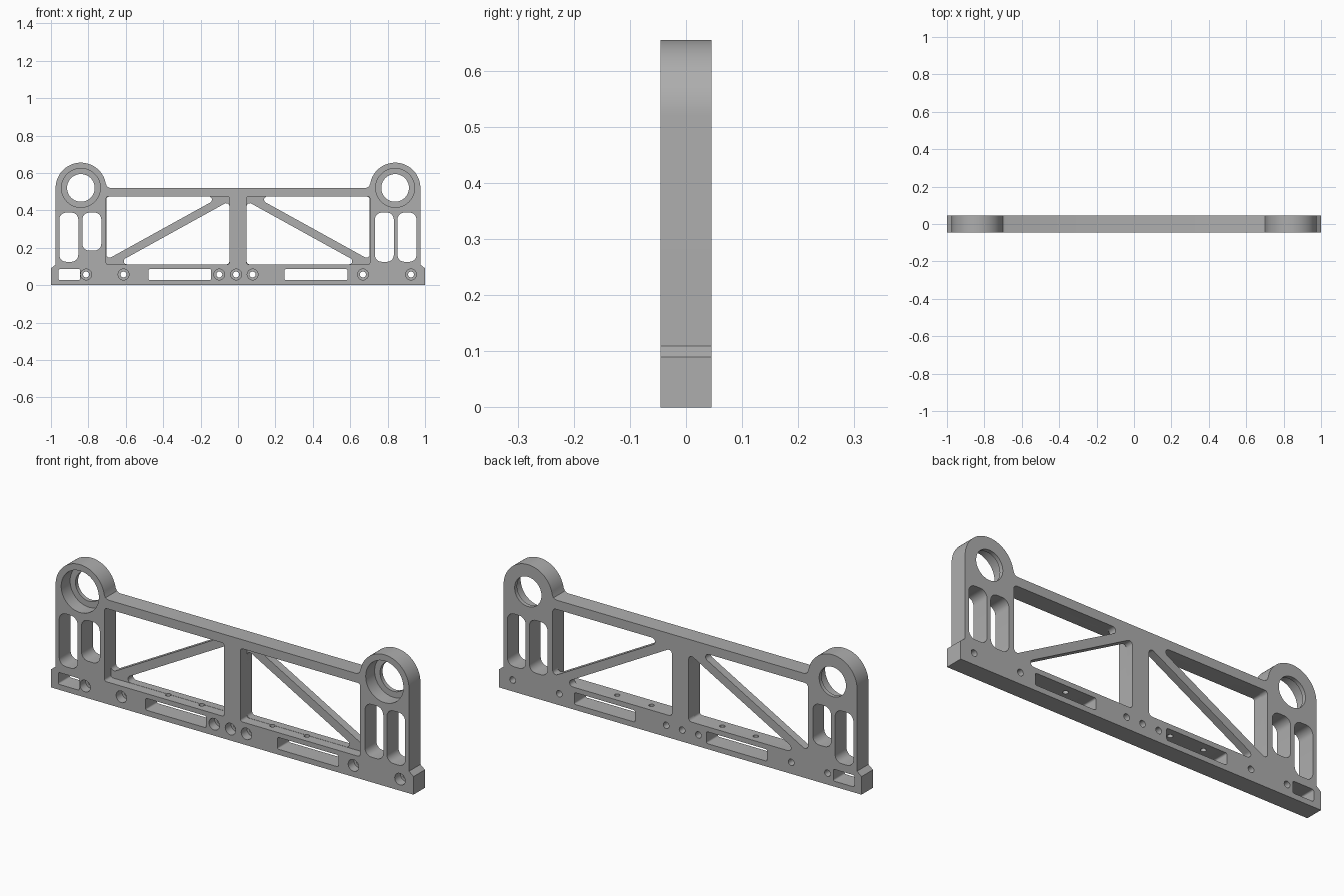
import bpy, bmesh
from math import cos, sin, tan, pi, radians
from mathutils import Vector

cube = bpy.data.objects.get("Cube")
if cube:
    bpy.data.objects.remove(cube)

HALF = 0.045          # half of the plate depth
OUT = 0.06            # cutters reach past the faces
HOLE_Z = 0.057
RING_X, RING_Z, RING_R = 0.84, 0.52, 0.135

metal = bpy.data.materials.new("grey metal")
metal.use_nodes = True
GREY = (0.42, 0.42, 0.42, 1)
metal.diffuse_color = GREY
metal.node_tree.nodes["Principled BSDF"].inputs["Base Color"].default_value = GREY


def prism(bm, pts, y0, y1):
    """Extrude an x-z outline from y0 to y1."""
    a = [bm.verts.new((x, y0, z)) for x, z in pts]
    b = [bm.verts.new((x, y1, z)) for x, z in pts]
    bm.faces.new(a)
    bm.faces.new(b[::-1])
    n = len(pts)
    for i in range(n):
        j = (i + 1) % n
        bm.faces.new((a[i], b[i], b[j], a[j]))


def rounded(pts, r, steps=6):
    """Round every corner of a convex outline."""
    result = []
    n = len(pts)
    for i in range(n):
        p = Vector(pts[i])
        u = (Vector(pts[i - 1]) - p).normalized()
        v = (Vector(pts[(i + 1) % n]) - p).normalized()
        half = u.angle(v) / 2
        centre = p + (u + v).normalized() * r / sin(half)
        start = p + u * r / tan(half) - centre
        end = p + v * r / tan(half) - centre
        sweep = pi - 2 * half
        for k in range(steps + 1):
            t = k / steps
            q = (start * sin((1 - t) * sweep) + end * sin(t * sweep)) / sin(sweep)
            result.append(tuple(centre + q))
    return result


def box(x0, x1, z0, z1, r):
    return rounded([(x0, z0), (x1, z0), (x1, z1), (x0, z1)], r)


def bore(bm, x, z, r_front, r_back, step_y, sides):
    """Stepped round hole, wide at the front."""
    rings = []
    for r, y in ((r_front, -OUT), (r_front, step_y), (r_back, step_y), (r_back, OUT)):
        rings.append([bm.verts.new((x + r * cos(2 * pi * k / sides), y,
                                    z + r * sin(2 * pi * k / sides))) for k in range(sides)])
    for a, b in zip(rings, rings[1:]):
        for k in range(sides):
            j = (k + 1) % sides
            bm.faces.new((a[k], b[k], b[j], a[j]))
    bm.faces.new(rings[0])
    bm.faces.new(rings[-1][::-1])


def make(name, bm):
    bmesh.ops.recalc_face_normals(bm, faces=bm.faces)
    mesh = bpy.data.meshes.new(name)
    bm.to_mesh(mesh)
    bm.free()
    mesh.materials.append(metal)
    ob = bpy.data.objects.new(name, mesh)
    bpy.context.collection.objects.link(ob)
    return ob


# Plate outline: stepped foot, ring-shaped shoulder, top rail
side = [(1, 0), (1, 0.09), (0.975, 0.11)]
for k in range(35):
    a = radians(5 * k)
    side.append((RING_X + RING_R * cos(a), RING_Z + RING_R * sin(a)))
side += [(0.7, 0.527), (0.685, RING_Z)]
bm = bmesh.new()
prism(bm, side + [(-x, z) for x, z in reversed(side)], -HALF, HALF)
frame = make("truss_frame", bm)

# Front pockets leave thin diagonal braces flush with the back
pockets = bmesh.new()
through = bmesh.new()
X0, X1, Z0, Z1 = 0.045, 0.705, 0.11, 0.475
E, W = 0.001, 0.025
slope = (Z1 - Z0) / (X1 - X0)
for s in (-1, 1):
    prism(pockets, [(s * x, z) for x, z in box(X0, X1, Z0, Z1, 0.012)], -OUT, 0.005)
    upper = [(X1 - E, Z1 - E), (X1 - E, Z0 + W), (X0 + W / slope, Z1 - E)]
    lower = [(X0 + E, Z0 + E), (X1 - W / slope, Z0 + E), (X0 + E, Z1 - W)]
    for tri in (upper, lower):
        prism(through, [(s * x, z) for x, z in rounded(tri, 0.017)], -OUT, OUT)

# Tall slots in the uprights
for x0, z0 in ((-0.955, 0.125), (-0.832, 0.185), (0.732, 0.125), (0.853, 0.125)):
    prism(through, box(x0, x0 + 0.101, z0, 0.388, 0.036), -OUT, OUT)

# Long slots in the foot
for x0, x1 in ((-0.96, -0.844), (-0.478, -0.144), (0.249, 0.585)):
    prism(through, box(x0, x1, 0.027, 0.086, 0.008), -OUT, OUT)

# Bearing seats and counterbored bolt holes
for s in (-1, 1):
    bore(through, s * RING_X, RING_Z, 0.104, 0.074, 0.025, 64)
for x in (-0.812, -0.612, -0.1, -0.01, 0.078, 0.668, 0.925):
    bore(through, x, HOLE_Z, 0.029, 0.016, 0.0, 24)

# Small vertical holes in the top of the foot
pins = bmesh.new()
for x in (-0.385, -0.2, 0.19, 0.38):
    ring = bmesh.ops.create_cone(pins, cap_ends=True, segments=16, radius1=0.013,
                                 radius2=0.013, depth=0.06)["verts"]
    bmesh.ops.translate(pins, verts=ring, vec=(x, 0, 0.1))

for name, cutter_bm in (("pocket_cutter", pockets), ("through_cutter", through),
                        ("pin_cutter", pins)):
    cutter = make(name, cutter_bm)
    cutter.hide_render = True
    mod = frame.modifiers.new(name, 'BOOLEAN')
    mod.operation = 'DIFFERENCE'
    mod.solver = 'EXACT'
    mod.object = cutter
    bpy.ops.object.select_all(action='DESELECT')
    bpy.context.view_layer.objects.active = frame
    frame.select_set(True)
    bpy.ops.object.modifier_apply(modifier=name)
    bpy.data.objects.remove(cutter)

bpy.ops.object.shade_smooth_by_angle(angle=radians(30))
